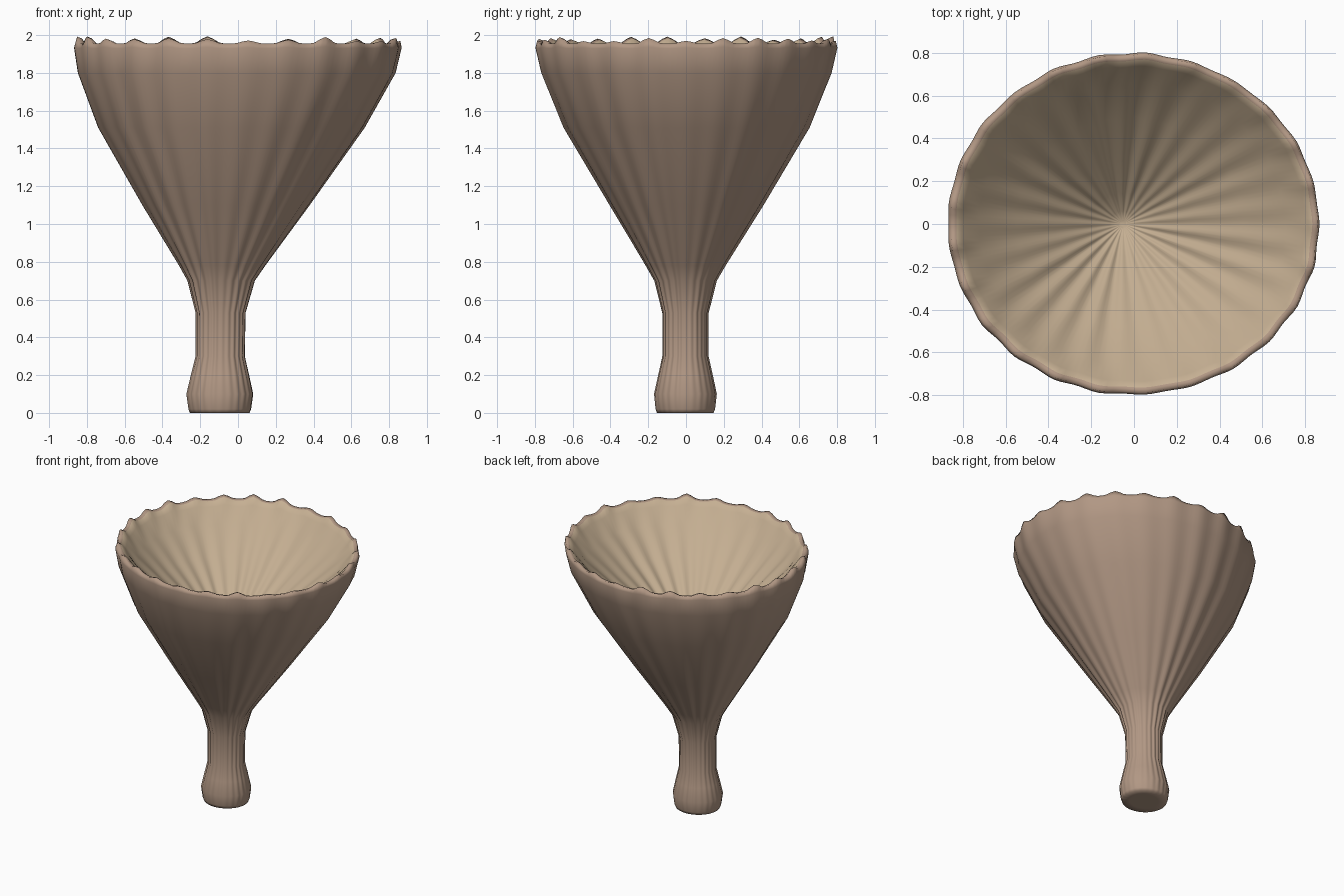
import bpy, bmesh, math, random

random.seed(4)
N = 175          # points around each ring
RIBS = 25        # pleats around the cup

# slightly irregular pleats and rim peaks
rib_amp = [random.uniform(0.4, 1.1) for _ in range(RIBS)]
rib_rise = [random.uniform(0.3, 1.0) for _ in range(RIBS)]


def rib(a):
    t = (a / (2 * math.pi) * RIBS + 0.5) % RIBS
    i = int(t) % RIBS
    s = math.sin(math.pi * (t - int(t))) ** 2
    return rib_amp[i] * s - 0.4, rib_rise[i] * s * s


# z, centre x, radius x, radius y, pleat depth, rim wave height
base = [
    (0.00, -0.097, 0.030, 0.030, 0.000, 0),
    (0.00, -0.097, 0.100, 0.095, 0.000, 0),
]
outer = [
    (0.00, -0.097, 0.158, 0.150, 0.000, 0),
    (0.02, -0.097, 0.166, 0.157, 0.002, 0),
    (0.10, -0.097, 0.177, 0.165, 0.004, 0),
    (0.20, -0.096, 0.154, 0.143, 0.005, 0),
    (0.30, -0.095, 0.130, 0.120, 0.006, 0),
    (0.53, -0.093, 0.132, 0.120, 0.007, 0),
    (0.70, -0.090, 0.178, 0.162, 0.009, 0),
    (0.78, -0.085, 0.228, 0.208, 0.010, 0),
    (1.10, -0.065, 0.443, 0.404, 0.012, 0),
    (1.51, -0.037, 0.706, 0.648, 0.012, 0),
    (1.80, -0.009, 0.842, 0.766, 0.010, 0),
    (1.93, -0.003, 0.868, 0.797, 0.010, 0.01),
]
rim = [
    (1.955, 0.0, 0.858, 0.788, 0.010, 0.040),
    (1.950, 0.0, 0.832, 0.764, 0.008, 0.035),
]
inner = [
    (1.92, 0.0, 0.800, 0.735, 0.006, 0.015),
    (1.82, -0.008, 0.715, 0.655, 0.016, 0),
    (1.65, -0.022, 0.530, 0.485, 0.024, 0),
    (1.48, -0.036, 0.330, 0.302, 0.024, 0),
    (1.34, -0.046, 0.160, 0.147, 0.016, 0),
    (1.27, -0.050, 0.065, 0.060, 0.008, 0),
    (1.25, -0.050, 0.018, 0.018, 0.000, 0),
]


def material(name, col):
    m = bpy.data.materials.new(name)
    m.diffuse_color = (*col, 1)
    return m


def ring(bm, row):
    z, cx, rx, ry, depth, wave = row
    pts = []
    for i in range(N):
        a = 2 * math.pi * i / N
        r, w = rib(a)
        pts.append(bm.verts.new((cx + (rx + depth * r) * math.cos(a),
                                 (ry + depth * r) * math.sin(a) - 0.004 * (z < 0.8),
                                 z + wave * w)))
    return pts


# pleated funnel cup, stem and foot in one closed shell
bm = bmesh.new()
rings = [ring(bm, row) for row in base + outer + rim + inner]
inner_start = len(base + outer) + 1
for k in range(len(rings) - 1):
    a, b = rings[k], rings[k + 1]
    for i in range(N):
        j = (i + 1) % N
        f = bm.faces.new((a[i], a[j], b[j], b[i]))
        f.material_index = 1 if k >= inner_start else 0
bm.faces.new(list(reversed(rings[0])))       # flat foot
bm.faces.new(rings[-1]).material_index = 1   # bottom of the hollow

mesh = bpy.data.meshes.new("funnel_cup")
bm.to_mesh(mesh)
bm.free()
cup = bpy.data.objects.new("funnel_cup", mesh)
bpy.context.collection.objects.link(cup)
mesh.materials.append(material("outer_brown", (0.44, 0.31, 0.23)))
mesh.materials.append(material("inner_tan", (0.56, 0.43, 0.29)))

bpy.context.view_layer.objects.active = cup
cup.select_set(True)
bpy.ops.object.shade_smooth()
